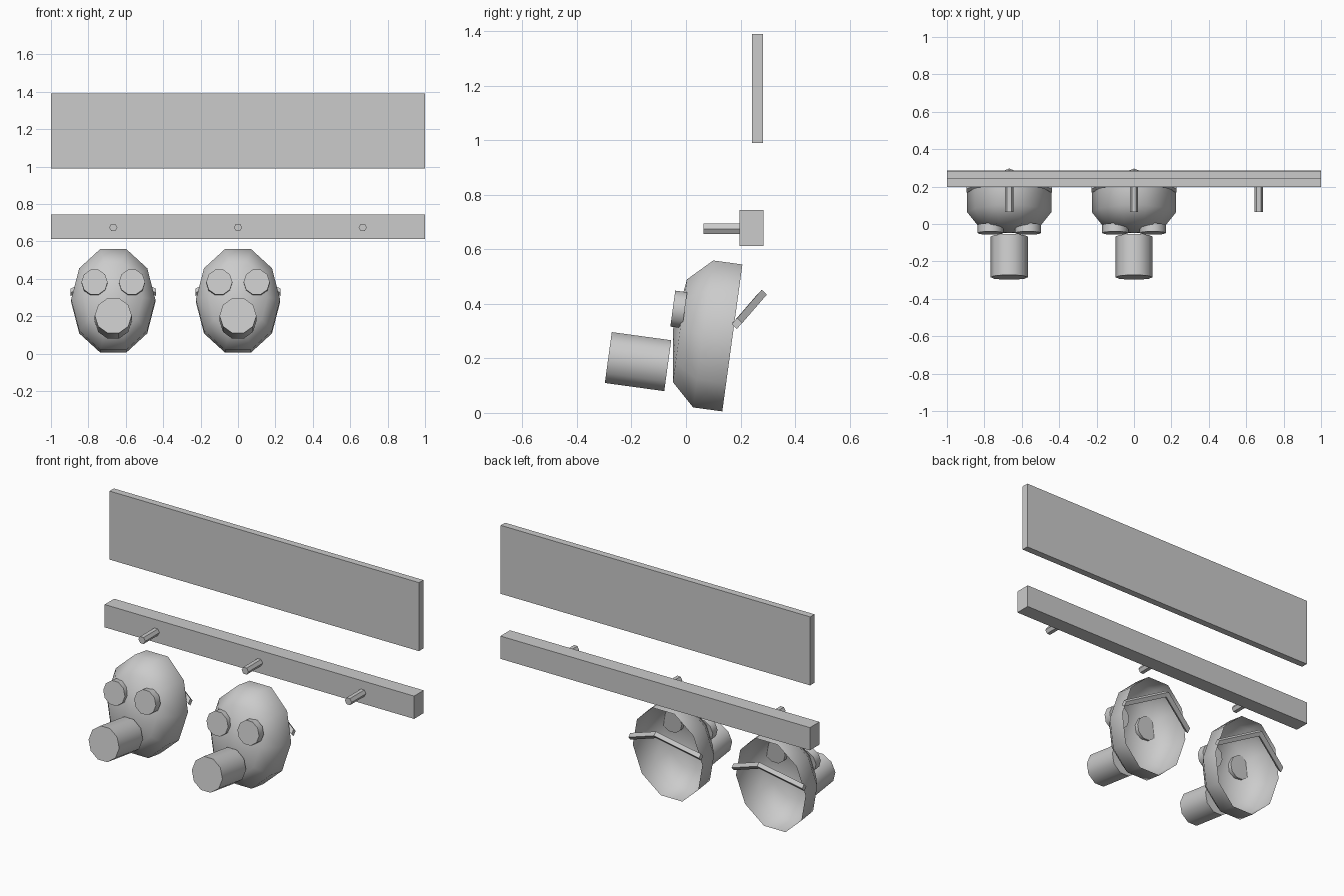
import bpy, bmesh, math
from mathutils import Vector, Matrix

if "Cube" in bpy.data.objects:
    bpy.data.objects.remove(bpy.data.objects["Cube"])

TILT = math.radians(-7.8)


def finish(name, bm, smooth=None):
    me = bpy.data.meshes.new(name)
    bm.to_mesh(me)
    bm.free()
    ob = bpy.data.objects.new(name, me)
    bpy.context.collection.objects.link(ob)
    if smooth:
        bpy.ops.object.select_all(action='DESELECT')
        ob.select_set(True)
        bpy.context.view_layer.objects.active = ob
        bpy.ops.object.shade_smooth_by_angle(angle=math.radians(smooth))
    return ob


def box(name, center, size):
    bm = bmesh.new()
    bmesh.ops.create_cube(bm, size=1)
    bmesh.ops.scale(bm, vec=size, verts=bm.verts)
    bmesh.ops.translate(bm, vec=center, verts=bm.verts)
    return finish(name, bm)


def loft(name, origin, rings, sides, tilt=0, smooth=None, pole=None, caps=True):
    """Rings (x, height, x radius, z radius, depth) stacked towards the front."""
    bm = bmesh.new()
    loops = []
    for cx, cz, rx, rz, d in rings:
        loops.append([bm.verts.new((cx + rx * math.cos(2 * math.pi * i / sides), -d,
                                    cz + rz * math.sin(2 * math.pi * i / sides)))
                      for i in range(sides)])
    for a, b in zip(loops, loops[1:]):
        for i in range(sides):
            j = (i + 1) % sides
            bm.faces.new((a[i], a[j], b[j], b[i]))
    if pole is not None:
        p = bm.verts.new((0, -pole, 0))
        for i in range(sides):
            bm.faces.new((loops[-1][i], loops[-1][(i + 1) % sides], p))
    if caps:
        bm.faces.new(loops[-1])
        bm.faces.new(loops[0][::-1])
    bm.transform(Matrix.Translation(origin) @ Matrix.Rotation(tilt, 4, 'X'))
    return finish(name, bm, smooth)


def strap(name, x):
    """Square bar bent into a V behind the mask."""
    bm = bmesh.new()
    t, n = Vector((0, 0.68, 0.73)) * 0.015, Vector((0, -0.73, 0.68)) * 0.013
    loops = []
    for c in ((-0.228, 0.187, 0.328), (0, 0.277, 0.432), (0.228, 0.187, 0.328)):
        c = Vector(c) + Vector((x, 0, 0))
        loops.append([bm.verts.new(c + a * t + b * n)
                      for a, b in ((1, 1), (1, -1), (-1, -1), (-1, 1))])
    for a, b in zip(loops, loops[1:]):
        for i in range(4):
            j = (i + 1) % 4
            bm.faces.new((a[i], a[j], b[j], b[i]))
    bm.faces.new(loops[0][::-1])
    bm.faces.new(loops[-1])
    bmesh.ops.recalc_face_normals(bm, faces=bm.faces)
    return finish(name, bm)


# Sign board and peg rail
box("sign_board", (0, 0.262, 1.19), (2, 0.04, 0.4))
box("peg_rail", (0, 0.241, 0.678), (2, 0.088, 0.133))

# Three hexagonal pegs
for k in (-1, 0, 1):
    loft(f"peg_{k + 2}", (k * 0.667, 0, 0.675),
         [(0, 0, 0.022, 0.022, -0.2), (0, 0, 0.022, 0.022, -0.065)], 6)

# Two hanging masks, open at the back
for k, x in enumerate((-0.667, 0), 1):
    o = (x, 0.17, 0.275)
    loft(f"mask_shell_{k}", o,
         [(0, 0, 0.225, 0.286, 0), (0, 0, 0.225, 0.286, 0.108),
          (0, 0, 0.157, 0.2, 0.194)], 10, TILT, 60, pole=0.22, caps=False)
    loft(f"filter_{k}", o,
         [(0, -0.133, 0.099, 0.099, 0.221), (0, -0.133, 0.099, 0.099, 0.441)],
         10, TILT, 40)
    for side in (-1, 1):
        loft(f"eye_piece_{k}_{'left' if side < 0 else 'right'}", o,
             [(side * 0.1, 0.077, 0.07, 0.07, 0.187),
              (side * 0.1, 0.077, 0.07, 0.07, 0.231)], 10, TILT, 40)
    strap(f"strap_{k}", x)
